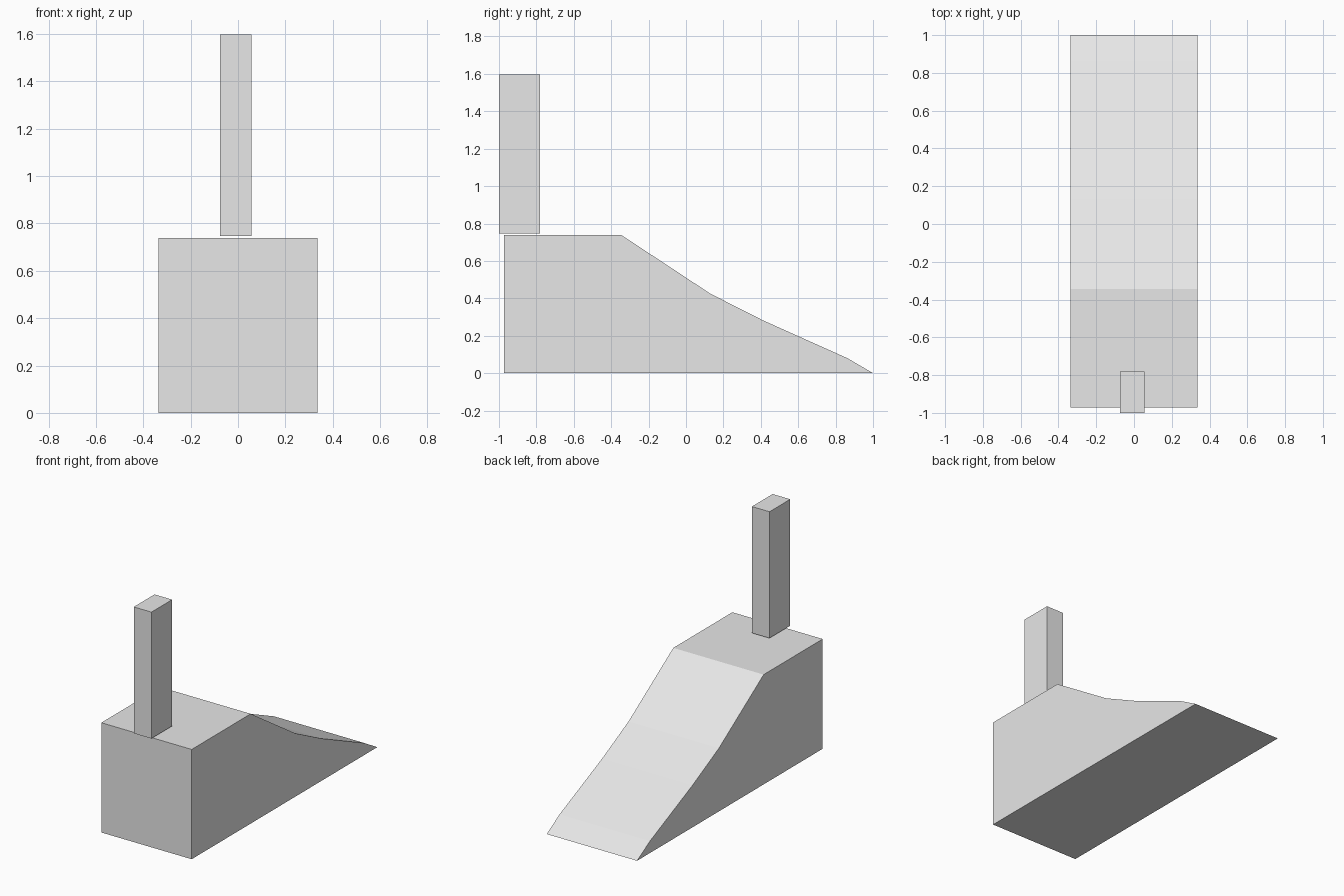
import bpy
import bmesh

cube = bpy.data.objects.get("Cube")
if cube:
    bpy.data.objects.remove(cube, do_unlink=True)

grey = bpy.data.materials.new("light_grey")
grey.use_nodes = True
colour = (0.8, 0.8, 0.8, 1)
grey.diffuse_color = colour
grey.node_tree.nodes["Principled BSDF"].inputs["Base Color"].default_value = colour


def extrude_profile(name, profile, x0, x1):
    """Extrude a closed (y, z) side profile along x."""
    bm = bmesh.new()
    face = bm.faces.new([bm.verts.new((x0, y, z)) for y, z in profile])
    result = bmesh.ops.extrude_face_region(bm, geom=[face])
    moved = [v for v in result["geom"] if isinstance(v, bmesh.types.BMVert)]
    bmesh.ops.translate(bm, verts=moved, vec=(x1 - x0, 0, 0))
    bmesh.ops.recalc_face_normals(bm, faces=bm.faces)
    mesh = bpy.data.meshes.new(name)
    bm.to_mesh(mesh)
    bm.free()
    mesh.materials.append(grey)
    obj = bpy.data.objects.new(name, mesh)
    bpy.context.collection.objects.link(obj)
    return obj


# Block with a gently curved ramp running down to the back
extrude_profile("ramp_block", [
    (-0.972, 0), (1, 0), (0.863, 0.08), (0.41, 0.283),
    (0.13, 0.425), (-0.345, 0.738), (-0.972, 0.738),
], -0.336, 0.336)

# Upright post hovering just above the front edge
extrude_profile("post", [
    (-1, 0.747), (-0.78, 0.747), (-0.78, 1.597), (-1, 1.597),
], -0.075, 0.056)
